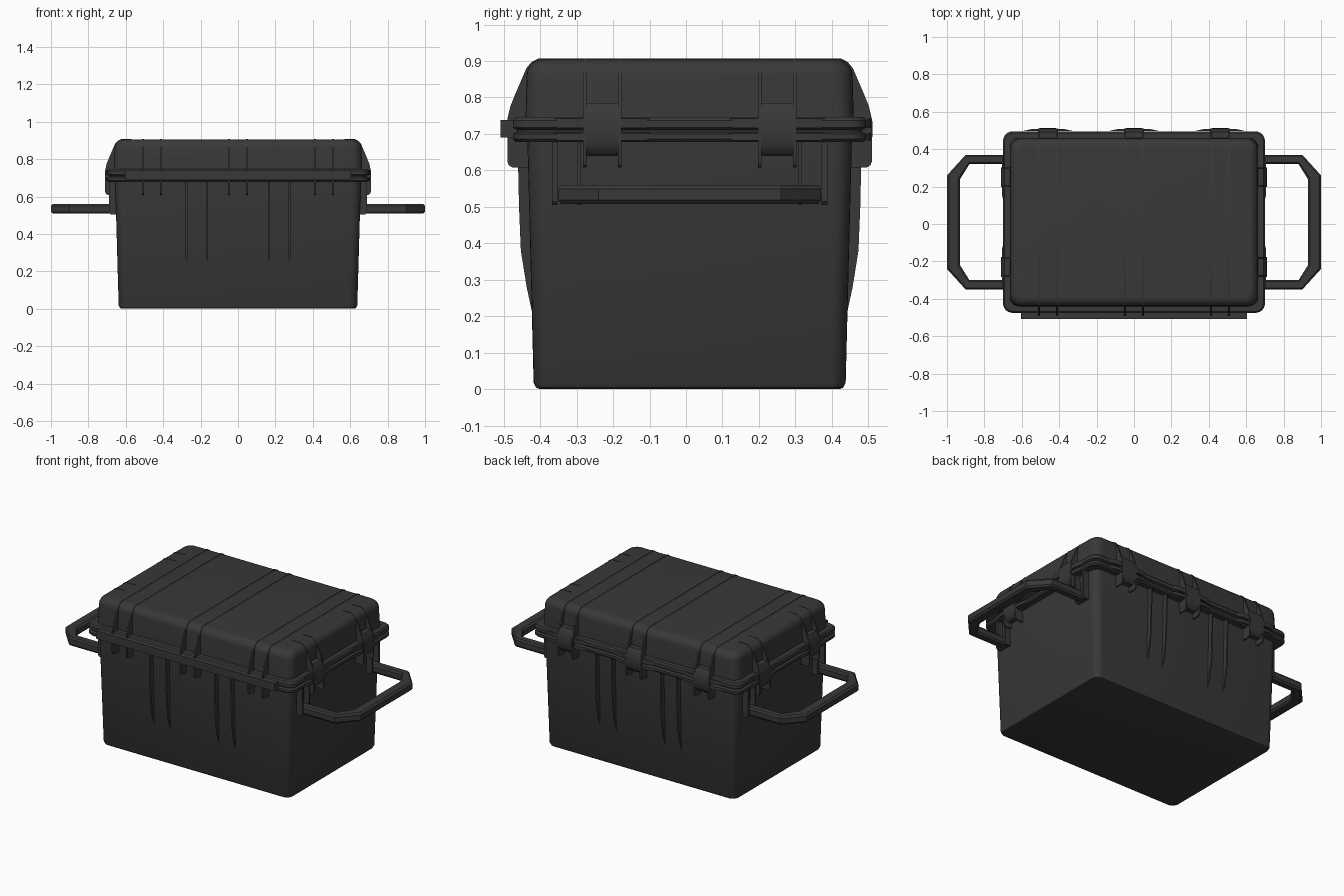
import bpy, bmesh, math

if "Cube" in bpy.data.objects:
    bpy.data.objects.remove(bpy.data.objects["Cube"])

CY = 0.01  # depth centre of the case (the hinge sticks out in front)
mat = bpy.data.materials.new("dark_plastic")
mat.diffuse_color = (0.04, 0.04, 0.04, 1)
mat.use_nodes = True
mat.node_tree.nodes["Principled BSDF"].inputs["Base Color"].default_value = mat.diffuse_color


def finish(name, bm, angle=35):
    bmesh.ops.recalc_face_normals(bm, faces=bm.faces)
    me = bpy.data.meshes.new(name)
    bm.to_mesh(me)
    bm.free()
    ob = bpy.data.objects.new(name, me)
    bpy.context.collection.objects.link(ob)
    me.materials.append(mat)
    bpy.ops.object.select_all(action='DESELECT')
    ob.select_set(True)
    bpy.context.view_layer.objects.active = ob
    bpy.ops.object.shade_smooth_by_angle(angle=math.radians(angle))
    return ob


def skin(bm, rings, closed=True):
    for a, b in zip(rings, rings[1:]):
        for i in range(len(a)):
            j = (i + 1) % len(a)
            bm.faces.new((a[i], a[j], b[j], b[i]))


def loft(name, sections, cap_bottom=False, cap_top=False, n=6):
    """Stack of rounded rectangles: (half x, half y, corner radius, z)."""
    bm = bmesh.new()
    rings = []
    for hx, hy, r, z in sections:
        ring = []
        for q, (sx, sy) in enumerate(((1, 1), (-1, 1), (-1, -1), (1, -1))):
            for k in range(n + 1):
                a = math.pi / 2 * (q + k / n)
                ring.append(bm.verts.new((sx * (hx - r) + r * math.cos(a),
                                          CY + sy * (hy - r) + r * math.sin(a), z)))
        rings.append(ring)
    skin(bm, rings)
    if cap_bottom:
        bm.faces.new(rings[0])
    if cap_top:
        bm.faces.new(rings[-1])
    return finish(name, bm)


def place(side, u, d, z):
    """u runs along a wall, d is the distance outward from the centre."""
    return {"front": (u, CY - d, z), "back": (u, CY + d, z),
            "right": (d, CY + u, z), "left": (-d, CY + u, z)}[side]


def plate(bm, side, u, width, profile):
    """Extrude a (d, z) profile along a wall, centred on u."""
    ends = [[bm.verts.new(place(side, u + s * width / 2, d, z)) for d, z in profile]
            for s in (-1, 1)]
    skin(bm, ends)
    for e in ends:
        bm.faces.new(e)


# Tapered tub
loft("tub", [(0.62, 0.41, 0.035, 0), (0.631, 0.421, 0.04, 0.004), (0.638, 0.428, 0.045, 0.018),
             (0.657, 0.445, 0.05, 0.68)], cap_bottom=True)

# Double flange with seam between tub and lid
loft("rim", [(0.655, 0.443, 0.05, 0.678), (0.692, 0.477, 0.045, 0.678), (0.70, 0.485, 0.05, 0.686),
             (0.70, 0.485, 0.05, 0.70), (0.688, 0.473, 0.045, 0.706), (0.688, 0.473, 0.045, 0.711),
             (0.70, 0.485, 0.05, 0.717), (0.70, 0.485, 0.05, 0.737), (0.692, 0.477, 0.045, 0.746),
             (0.66, 0.447, 0.05, 0.746)])

# Lid with rounded top edge
lid = [(0.664, 0.45, 0.05, 0.745)]
for k in range(7):
    a = math.pi / 2 * k / 6
    c = 0.045 * (1 - math.cos(a))
    lid.append((0.66 - c, 0.447 - c, 0.055 - 0.4 * c, 0.86 + 0.045 * math.sin(a)))
loft("lid", lid, cap_top=True)

# Hinge strip along the front
bm = bmesh.new()
plate(bm, "front", 0, 1.21, [(0.47, 0.69), (0.519, 0.69), (0.519, 0.738), (0.47, 0.738)])
finish("hinge", bm)


# Wall layout: fin pairs, latches, and where the fins stop on the lid
def fin_profile(reach, top_end):
    r = reach
    return [(top_end, 0.907), (r - 0.085, 0.907), (r - 0.066, 0.897), (r - 0.052, 0.88),
            (r - 0.022, 0.81), (r - 0.008, 0.775), (r, 0.74), (r, 0.625), (r - 0.004, 0.614),
            (r - 0.014, 0.608), (r - 0.062, 0.608), (r - 0.062, 0.75), (r - 0.07, 0.85),
            (r - 0.1, 0.896), (top_end, 0.9)]


WALLS = {"front": ((-0.46, 0, 0.46), 0.50, 0.0), "back": ((-0.46, 0, 0.46), 0.50, 0.0),
         "right": ((-0.24, 0.24), 0.71, 0.57), "left": ((-0.24, 0.24), 0.71, 0.57)}

for side, (spots, reach, top_end) in WALLS.items():
    # Paired guard fins
    bm = bmesh.new()
    for u in spots:
        for s in (-1, 1):
            plate(bm, side, u + s * 0.048, 0.009, fin_profile(reach, top_end))
    finish(side + "_fins", bm)
    if side == "front":
        continue
    # Curved latches
    bm = bmesh.new()
    r = reach
    for u in spots:
        plate(bm, side, u, 0.088, [
            (r - 0.055, 0.785), (r - 0.018, 0.785), (r - 0.006, 0.765), (r + 0.001, 0.735),
            (r + 0.002, 0.70), (r - 0.002, 0.67), (r - 0.012, 0.65), (r - 0.026, 0.64),
            (r - 0.055, 0.64)])
    finish(side + "_latches", bm)
    # Flared rim around each latch
    bm = bmesh.new()
    for u in spots:
        for z0, z1 in ((0.682, 0.702), (0.716, 0.742)):
            ends = [[bm.verts.new(place(side, u + du, reach - dd, z))
                     for du, dd in ((-0.13, 0.012), (-0.09, 0.003), (0.09, 0.003), (0.13, 0.012))]
                    for z in (z0, z1)]
            skin(bm, ends)
            for e in ends:
                bm.faces.new(e)
    finish(side + "_rim_flares", bm)

# Long tapering ribs on front and back
for side in ("front", "back"):
    bm = bmesh.new()
    for u in (-0.275, -0.165, 0.165, 0.275):
        plate(bm, side, u, 0.009, [(0.44, 0.68), (0.472, 0.68), (0.468, 0.50), (0.463, 0.38),
                                   (0.447, 0.28), (0.432, 0.21), (0.43, 0.21)])
    finish(side + "_long_ribs", bm)

# Carry handles and their brackets
OUTER = [(0.65, 0.36), (0.90, 0.36), (1.0, 0.25), (1.0, -0.25), (0.90, -0.36), (0.65, -0.36)]
INNER = [(0.65, 0.31), (0.88, 0.31), (0.93, 0.23), (0.93, -0.23), (0.88, -0.31), (0.65, -0.31)]
SECTION = [(0, 0.2), (0.15, 0), (0.85, 0), (1, 0.2), (1, 0.8), (0.85, 1), (0.15, 1), (0, 0.8)]
for side, sx in (("right", 1), ("left", -1)):
    bm = bmesh.new()
    rings = [[bm.verts.new((sx * (ox + (ix - ox) * t), CY + oy + (iy - oy) * t, 0.508 + 0.052 * h))
              for t, h in SECTION] for (ox, oy), (ix, iy) in zip(OUTER, INNER)]
    skin(bm, rings)
    bm.faces.new(rings[0])
    bm.faces.new(rings[-1])
    finish(side + "_handle", bm, 25)
    bm = bmesh.new()
    for s in (-1, 1):
        for u, w in ((0.37, 0.016), (0.303, 0.01)):
            plate(bm, side, s * u, w, [(0.648, 0.68), (0.69, 0.68), (0.69, 0.515), (0.682, 0.505),
                                       (0.648, 0.505)])
    finish(side + "_handle_bracket", bm)
